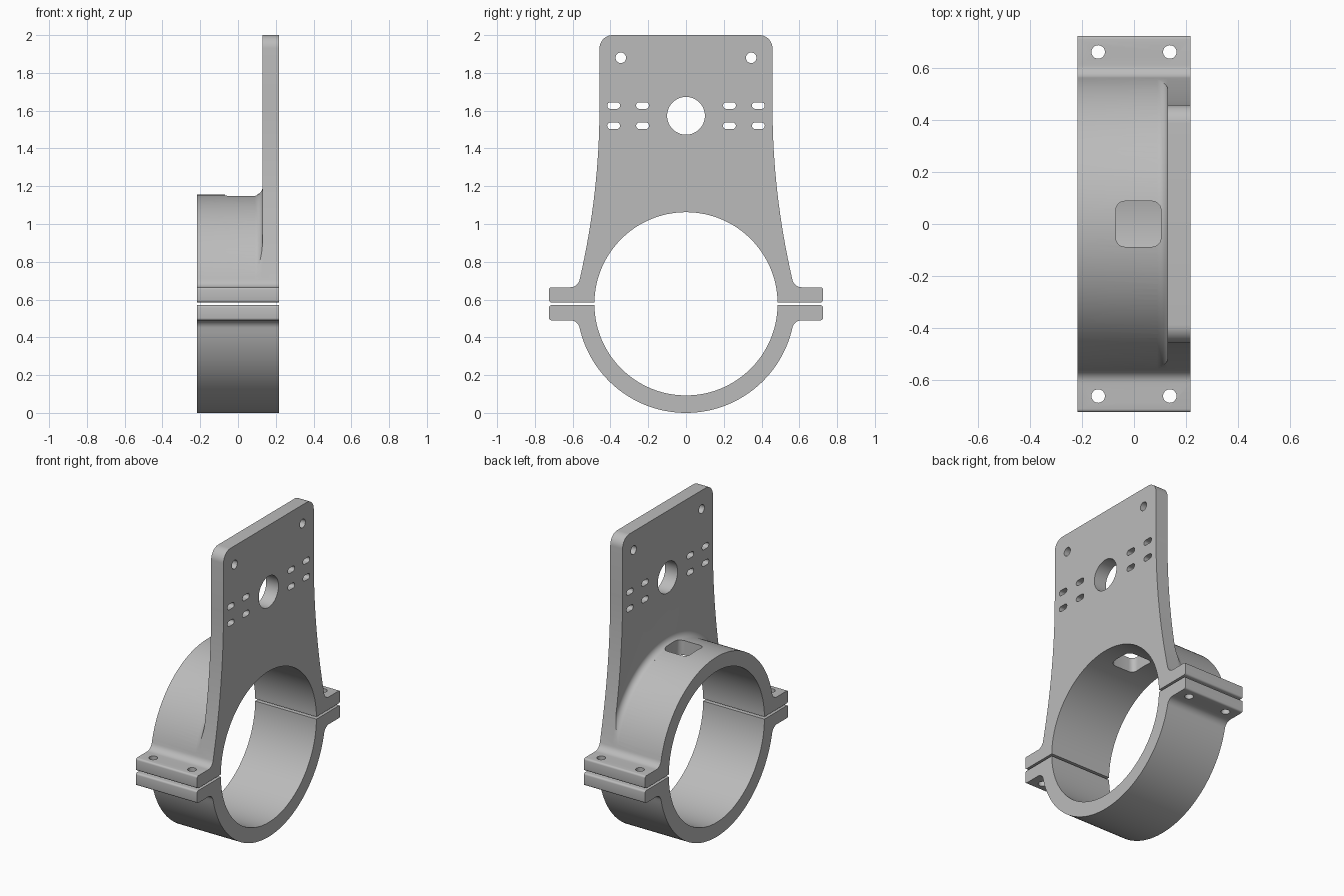
import bpy, bmesh
from math import sin, cos, pi, sqrt, radians, atan2
from mathutils import Matrix, Vector

if "Cube" in bpy.data.objects:
    bpy.data.objects.remove(bpy.data.objects["Cube"])

HALF = 0.2175            # half width along the clamp axis
AXIS = 0.5775            # height of the clamp axis
R, BORE = 0.5775, 0.485  # ring radii
GAP, LUG_TOP, LUG_END = 0.0075, 0.0875, 0.725
FILLET, PLATE_X, PLATE_Y, PLATE_TOP = 0.05, 0.13, 0.458, 2.0 - AXIS

grey = bpy.data.materials.new("light grey")
grey.use_nodes = True
grey.diffuse_color = (0.5, 0.5, 0.5, 1)
grey.node_tree.nodes["Principled BSDF"].inputs["Base Color"].default_value = (0.5, 0.5, 0.5, 1)


def arc(cx, cy, r, a, b, n):
    """Points on an arc, angles in degrees."""
    angles = [radians(a + (b - a) * i / n) for i in range(n + 1)]
    return [(cx + r * cos(t), cy + r * sin(t)) for t in angles]


def mirrored(points):
    return [(-y, z) for y, z in reversed(points)]


def prism(bm, points, lo, hi, matrix=Matrix()):
    """Extrude a (y, z) outline along x from lo to hi."""
    face = bm.faces.new([bm.verts.new(matrix @ Vector((lo, y, z))) for y, z in points])
    new = bmesh.ops.extrude_face_region(bm, geom=[face])["geom"]
    move = matrix.to_3x3() @ Vector((hi - lo, 0, 0))
    bmesh.ops.translate(bm, vec=move, verts=[v for v in new if isinstance(v, bmesh.types.BMVert)])


def finish(bm, name):
    bmesh.ops.recalc_face_normals(bm, faces=bm.faces)
    mesh = bpy.data.meshes.new(name)
    bm.to_mesh(mesh)
    bm.free()
    mesh.materials.append(grey)
    obj = bpy.data.objects.new(name, mesh)
    bpy.context.collection.objects.link(obj)
    return obj


def solid(name, points, lo, hi):
    bm = bmesh.new()
    prism(bm, points, lo, hi, Matrix.Translation((0, 0, AXIS)))
    return finish(bm, name)


def combine(obj, other, operation, keep=False):
    mod = obj.modifiers.new("combine", "BOOLEAN")
    mod.operation, mod.object, mod.solver = operation, other, "EXACT"
    bpy.context.view_layer.objects.active = obj
    bpy.ops.object.modifier_apply(modifier=mod.name)
    if not keep:
        bpy.data.objects.remove(other)


def rounded(cx, cy, w, h, r, n=6):
    """Rounded rectangle or slot outline."""
    pts = []
    for i, (sx, sy) in enumerate([(1, 1), (-1, 1), (-1, -1), (1, -1)]):
        pts += arc(cx + sx * (w / 2 - r), cy + sy * (h / 2 - r), r, 90 * i, 90 * i + 90, n)
    return [p for i, p in enumerate(pts) if (Vector(p) - Vector(pts[i - 1])).length > 1e-5]


# Outlines, relative to the clamp axis
fy = sqrt((R + FILLET) ** 2 - (LUG_TOP + FILLET) ** 2)
join = atan2(LUG_TOP + FILLET, fy) * 180 / pi
c = 0.012
lug = [(sqrt(BORE ** 2 - GAP ** 2), GAP)]
lug += arc(LUG_END - c, GAP + c, c, -90, 0, 4) + arc(LUG_END - c, LUG_TOP - c, c, 0, 90, 4)
lug += arc(fy, LUG_TOP + FILLET, FILLET, 270, 180 + join, 8)
start = atan2(GAP, BORE) * 180 / pi
bore = arc(0, 0, BORE, 180 - start, start, 72)[1:-1]
ring = lug + arc(0, 0, R, join, 180 - join, 72)[1:-1] + mirrored(lug) + bore

jy, jz = lug[-1]
flare_top = 1.04
side = []
for i in range(1, 17):
    t = 1 - i / 16
    side.append((PLATE_Y + (jy - PLATE_Y) * t * t, flare_top + (jz - flare_top) * t))
side += arc(PLATE_Y - 0.07, PLATE_TOP - 0.07, 0.07, 0, 90, 10)
plate = lug + side + mirrored(side) + mirrored(lug) + bore

# Lower clamp half
lower = solid("lower_clamp", [(y, -z) for y, z in ring], -HALF, HALF)

# Upper clamp half with its mounting plate
upper = solid("upper_clamp_with_plate", ring, -HALF, PLATE_X)
combine(upper, solid("plate", plate, PLATE_X, HALF), "UNION")

# Fillet between ring and plate, trimmed to the plate outline
f = 0.04
section = [(PLATE_X, R - 0.02)] + arc(PLATE_X - f, R + f, f, 0, -90, 8) + [(PLATE_X - f, R - 0.02)]
bm = bmesh.new()
rows = []
for i in range(73):
    a = radians(5 + 170 * i / 72)
    rows.append([bm.verts.new((x, r * cos(a), AXIS + r * sin(a))) for x, r in section])
for p, q in zip(rows, rows[1:]):
    for j in range(len(section)):
        bm.faces.new((p[j - 1], p[j], q[j], q[j - 1]))
bm.faces.new(rows[0])
bm.faces.new(rows[-1])
fillet = finish(bm, "fillet")
trim = [(jy, jz)] + side + mirrored(side) + [(-jy, jz)] + arc(0, 0, R - 0.05, 180 - join, join, 72)
combine(fillet, solid("trim", trim, 0, HALF), "INTERSECT")
combine(upper, fillet, "UNION")

# Lug bolt holes through both halves
bm = bmesh.new()
upright = Matrix.Rotation(radians(-90), 4, "Y")
for x in (-0.138, 0.138):
    for y in (-0.663, 0.663):
        place = Matrix.Translation((x, y, 0.4)) @ upright
        prism(bm, arc(0, 0, 0.026, 0, 345, 23), 0, 0.4, place)
bolts = finish(bm, "bolt_cutter")
combine(lower, bolts, "DIFFERENCE", keep=True)
combine(upper, bolts, "DIFFERENCE")

# Plate holes, slots and the window on top of the ring
bm = bmesh.new()
prism(bm, arc(0, 1.573, 0.1, 0, 354, 59), 0, 0.4)
for s in (-1, 1):
    prism(bm, arc(s * 0.345, 1.88, 0.028, 0, 345, 23), 0, 0.4)
    for y in (0.23, 0.383):
        for z in (1.52, 1.627):
            prism(bm, rounded(s * y, z, 0.068, 0.035, 0.0174), 0, 0.4)
place = Matrix.Translation((0.017, 0, 0.9)) @ upright
prism(bm, rounded(0, 0, 0.176, 0.174, 0.035), 0, 0.4, place)
combine(upper, finish(bm, "hole_cutter"), "DIFFERENCE")

for obj in (lower, upper):
    bpy.ops.object.select_all(action="DESELECT")
    obj.select_set(True)
    bpy.context.view_layer.objects.active = obj
    bpy.ops.object.shade_smooth_by_angle(angle=radians(30))
